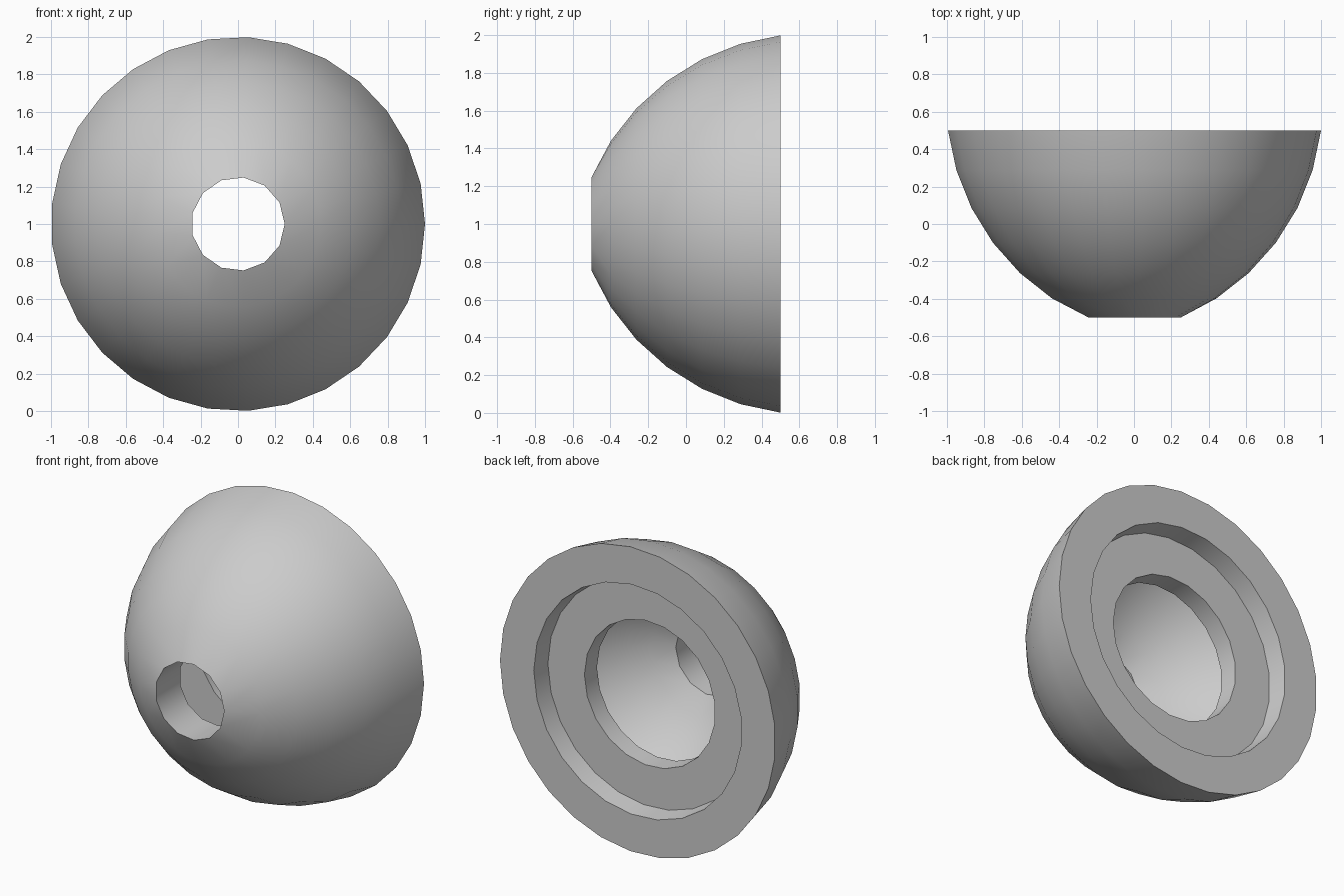
import bpy
import bmesh
from math import sin, cos, atan2, pi
from mathutils import Vector

if "Cube" in bpy.data.objects:
    bpy.data.objects.remove(bpy.data.objects["Cube"])

# Single flat grey
GREY = (0.6, 0.6, 0.6, 1)
grey = bpy.data.materials.new("Plain grey")
grey.use_nodes = True
grey.diffuse_color = GREY
grey.node_tree.nodes["Principled BSDF"].inputs["Base Color"].default_value = GREY


def arc(start, end, sag, steps):
    """Points on a circular arc bulging outward between two (radius, y) points."""
    a, b = Vector(start), Vector(end)
    chord = b - a
    half = chord.length / 2
    normal = Vector((-chord.y, chord.x)).normalized()
    if normal.x < 0:
        normal = -normal
    radius = (half * half + sag * sag) / (2 * sag)
    centre = (a + b) / 2 - normal * (radius - sag)
    first = atan2(*(a - centre).yx)
    last = atan2(*(b - centre).yx)
    return [(centre.x + radius * cos(first + (last - first) * i / steps),
             centre.y + radius * sin(first + (last - first) * i / steps))
            for i in range(steps + 1)]


def stitch(bm, a, b):
    """Join two rings that may have different numbers of vertices."""
    n, m = len(a), len(b)
    i = j = 0
    while i < n or j < m:
        step_a, step_b = (i + 1) * m, (j + 1) * n
        corners = [a[i % n], b[j % m]]
        if step_b <= step_a:
            j += 1
            corners.append(b[j % m])
        if step_a <= step_b:
            i += 1
            corners.append(a[i % n])
        bm.faces.new(corners).smooth = True


RIM, GROOVE, BORE, HOLE = 29, 25, 21, 13      # sides of each round section
hole_front, hole_back = (0.25, -0.5), (0.25, -0.25)
rim, ledge = (1.0, 0.5), (0.75, 0.25)
FLOOR = 0.375                                 # height of the stepped recess

# Closed section, from the front hole round the shell and back: (radius, y, sides, sharp)
section = [(*hole_front, HOLE, True)]
section += [(r, y, RIM, False) for r, y in arc(hole_front, rim, 0.167, 6)[1:-1]]
section += [(*rim, RIM, True),
            (0.755, 0.5, GROOVE, True), (0.74, FLOOR, GROOVE, True),
            (0.475, FLOOR, BORE, True), (0.472, ledge[1], BORE, True)]
# Hollow behind the bore, wider than the bore itself
section += [(*ledge, GROOVE, True)]
section += [(r, y, GROOVE, False) for r, y in arc(ledge, hole_back, 0.057, 5)[1:-1]]
section += [(*hole_back, HOLE, True)]

# Turn the section about the y axis, one ring per point
bm = bmesh.new()
rings = []
for radius, y, sides, sharp in section:
    verts = [bm.verts.new((radius * cos(2 * pi * i / sides), y,
                           1 + radius * sin(2 * pi * i / sides))) for i in range(sides)]
    for i in range(sides):
        bm.edges.new((verts[i - 1], verts[i])).smooth = not sharp
    rings.append(verts)

for i, ring in enumerate(rings):
    stitch(bm, rings[i - 1], ring)
bmesh.ops.recalc_face_normals(bm, faces=bm.faces)

mesh = bpy.data.meshes.new("domed_shell")
bm.to_mesh(mesh)
bm.free()
mesh.materials.append(grey)
shell = bpy.data.objects.new("domed_shell", mesh)
bpy.context.collection.objects.link(shell)
